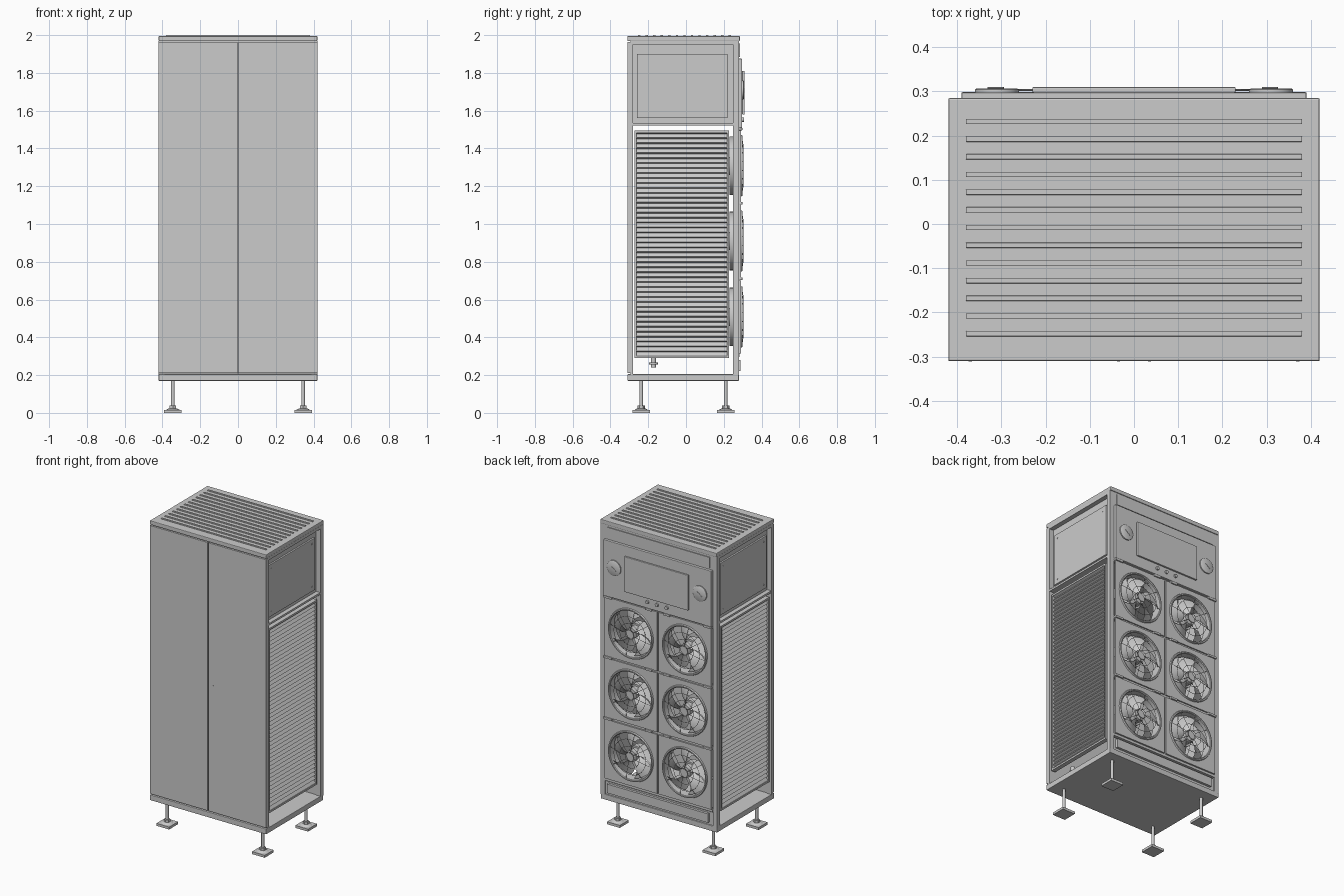
import bpy, bmesh, math
from mathutils import Matrix, Vector

if "Cube" in bpy.data.objects:
    bpy.data.objects.remove(bpy.data.objects["Cube"])

def finish(name, bm, loc=(0, 0, 0), smooth=False):
    bmesh.ops.recalc_face_normals(bm, faces=bm.faces)
    me = bpy.data.meshes.new(name)
    bm.to_mesh(me)
    bm.free()
    return place(name, me, loc, smooth)

def place(name, me, loc=(0, 0, 0), smooth=False):
    ob = bpy.data.objects.new(name, me)
    bpy.context.collection.objects.link(ob)
    ob.location = loc
    if smooth:
        bpy.ops.object.select_all(action='DESELECT')
        ob.select_set(True)
        bpy.context.view_layer.objects.active = ob
        bpy.ops.object.shade_smooth_by_angle(angle=math.radians(35))
    return ob

def add_box(bm, x0, x1, y0, y1, z0, z1):
    m = Matrix.Translation(((x0 + x1) / 2, (y0 + y1) / 2, (z0 + z1) / 2)) @ \
        Matrix.Diagonal((abs(x1 - x0), abs(y1 - y0), abs(z1 - z0), 1))
    bmesh.ops.create_cube(bm, size=1, matrix=m)

def add_rod(bm, a, b, r, r2=None, n=16):
    a, b = Vector(a), Vector(b)
    rot = Vector((0, 0, 1)).rotation_difference(b - a).to_matrix().to_4x4()
    bmesh.ops.create_cone(bm, cap_ends=True, segments=n, radius1=r, radius2=r if r2 is None else r2,
                          depth=(b - a).length, matrix=Matrix.Translation((a + b) / 2) @ rot)

def boxes(name, *dims, bevel=0):
    bm = bmesh.new()
    for d in dims:
        add_box(bm, *d)
    ob = finish(name, bm)
    if bevel:
        mod = ob.modifiers.new("bevel", 'BEVEL')
        mod.width, mod.segments = bevel, 2
    return ob

def both(x0, x1, *rest):
    """A box and its mirror across x = 0."""
    return [(x0, x1, *rest), (-x1, -x0, *rest)]

# Cabinet shell: base tray, roof, corner posts, shelf
boxes("base_tray", (-.42, .42, -.31, .28, .17, .205), bevel=.003)
boxes("roof", (-.42, .42, -.31, .285, 1.968, 1.995), bevel=.004)
boxes("roof_slats", *[(-.38, .38, y - .006, y + .006, 1.985, 2.0)
                      for y in [-.248 + .04 * i for i in range(13)]], bevel=.0015)
boxes("corner_posts", *both(.39, .42, -.295, -.28, .2, 1.97), *both(.39, .42, .25, .28, .2, 1.97))
boxes("top_side_rails", *both(.39, .42, -.28, .25, 1.95, 1.97))
boxes("middle_shelf", (-.419, .419, -.29, .25, 1.522, 1.535))

# Front doors with small fasteners
boxes("front_doors", *both(.003, .42, -.31, -.293, .212, 1.963), bevel=.0015)
boxes("door_backing", (-.39, .39, -.293, -.285, .2, 1.97))
bm = bmesh.new()
for x in (-.37, -.035, .035, .37):
    add_rod(bm, (x, -.30, 1.04), (x, -.3108, 1.04), .004, n=10)
finish("door_fasteners", bm)

# Upper side panels
boxes("upper_side_backing", *both(.38, .39, -.285, .255, 1.53, 1.96))
boxes("upper_side_panels", *both(.39, .402, -.26, .22, 1.56, 1.90), bevel=.002)
bm = bmesh.new()
for s in (-1, 1):
    for y in (-.23, .19):
        for z in (1.59, 1.87):
            add_rod(bm, (s * .40, y, z), (s * .404, y, z), .005, n=10)
finish("side_panel_screws", bm)

# Louvred side panels: one saw-tooth profile run along y
z0, z1, count = .302, 1.483, 45
pitch = (z1 - z0) / count
profile = []
for i in range(count):
    profile += [(.408, z0 + i * pitch), (.393, z0 + (i + .75) * pitch)]
profile += [(.408, z1), (.386, z1), (.386, z0)]
for side, s in (("right", 1), ("left", -1)):
    bm = bmesh.new()
    f = bm.faces.new([bm.verts.new((s * x, -.262, z)) for x, z in profile])
    ext = bmesh.ops.extrude_face_region(bm, geom=[f])
    bmesh.ops.translate(bm, vec=(0, .48, 0), verts=[v for v in ext["geom"] if isinstance(v, bmesh.types.BMVert)])
    finish(side + "_louvre", bm)
boxes("louvre_frames", *both(.384, .412, -.272, -.262, .29, 1.495), *both(.384, .412, .218, .228, .29, 1.495),
      *both(.384, .412, -.272, .228, .29, .302), *both(.384, .412, -.272, .228, 1.483, 1.495))

# Drain valves under the louvres
bm = bmesh.new()
for s in (-1, 1):
    add_rod(bm, (s * .33, -.172, .24), (s * .33, -.172, .30), .013)
    add_rod(bm, (s * .33, -.172, .255), (s * .33, -.172, .268), .024)
add_rod(bm, (-.33, -.172, .262), (.33, -.172, .262), .008)
finish("drain_valves", bm, smooth=True)

# Rear structure
boxes("rear_top_strip", (-.39, .39, .255, .28, 1.87, 1.968), (-.37, .37, .28, .285, 1.885, 1.955))
boxes("rear_lower_panel", (-.39, .39, .255, .272, .2, .29), (-.36, .37, .272, .288, .222, .28))
boxes("control_panel", (-.39, .39, .255, .297, 1.51, 1.875), bevel=.003)
boxes("screen", (-.23, .23, .297, .31, 1.58, 1.81), bevel=.003)
boxes("rear_rails", *[(-.39, .39, .25, .282, z - .008, z + .008) for z in (.305, .71, 1.11, 1.505)],
      (-.008, .008, .25, .282, .305, 1.505))
boxes("rear_brackets", *[b for z in (.71, 1.11, 1.503) for r in ((.33, .39), (.04, .09))
                         for b in both(*r, .28, .298, z - .007, z + .007)], bevel=.002)

# Gauges and buttons
bm = bmesh.new()
for x in (-.31, .31):
    add_rod(bm, (x, .29, 1.71), (x, .304, 1.71), .05, n=40)
    add_rod(bm, (x, .304, 1.71), (x, .307, 1.71), .05, .045, n=40)
    add_rod(bm, (x - .02, .308, 1.695), (x + .015, .308, 1.722), .0018, n=8)
finish("gauges", bm, smooth=True)
bm = bmesh.new()
for x in (-.07, 0, .07):
    add_rod(bm, (x, .29, 1.552), (x, .307, 1.552), .011, n=20)
finish("buttons", bm, smooth=True)

# Fan meshes, centred on the fan axis (y stays absolute)
N = 48
def circle(r, y):
    return [(r * math.cos(2 * math.pi * i / N), y, r * math.sin(2 * math.pi * i / N)) for i in range(N)]

def square(hx, hz, y):
    out = []
    for x, _, z in circle(1, 0):
        m = max(abs(x), abs(z))
        out.append((x / m * hx, y, z / m * hz))
    return out

def loft(rings):
    bm = bmesh.new()
    vs = [[bm.verts.new(p) for p in ring] for ring in rings]
    for a, b in zip(vs, vs[1:] + vs[:1]):
        for i in range(N):
            j = (i + 1) % N
            bm.faces.new((a[i], a[j], b[j], b[i]))
    return bm

def shroud():
    return loft([circle(.155, .23), circle(.149, .23), circle(.149, .294), circle(.153, .298),
                 circle(.160, .298), circle(.163, .290), square(.19, .193, .290),
                 square(.19, .193, .278), circle(.155, .278)])

def rotor():
    bm = bmesh.new()
    add_rod(bm, (0, .238, 0), (0, .288, 0), .036, n=24)
    add_rod(bm, (0, .19, 0), (0, .238, 0), .048, n=24)
    R, C = 5, 5
    for k in range(5):
        grid = []
        for i in range(R + 1):
            t = i / R
            r = .03 + .114 * t
            row = []
            for j in range(C + 1):
                u = j / C
                a = k * math.tau / 5 + .35 * t * t + (u - .5) * (.75 + .15 * t)
                row.append(bm.verts.new((r * math.cos(a), .245 + .04 * u, r * math.sin(a))))
            grid.append(row)
        for i in range(R):
            for j in range(C):
                bm.faces.new((grid[i][j], grid[i + 1][j], grid[i + 1][j + 1], grid[i][j + 1]))
    return bm

def guard():
    bm = bmesh.new()
    path = [(.03, .304), (.07, .304), (.115, .302), (.154, .296)]
    for r, y in path[:3]:
        pts = circle(r, y)[::2]
        for a, b in zip(pts, pts[1:] + pts[:1]):
            add_rod(bm, a, b, .0014, n=5)
    for k in range(8):
        c, s = math.cos(k * math.tau / 8 + .2), math.sin(k * math.tau / 8 + .2)
        for (r, y), (q, w) in zip(path, path[1:]):
            add_rod(bm, (r * c, y, r * s), (q * c, w, q * s), .0014, n=5)
    return bm

# Six fans share the three meshes
for part, make in (("shroud", shroud), ("rotor", rotor), ("guard", guard)):
    me = None
    for z in (.508, .91, 1.308):
        for x in (-.195, .195):
            if me is None:
                me = finish("fan_" + part, make(), (x, 0, z), smooth=True).data
            else:
                place("fan_" + part, me, (x, 0, z))

# Levelling feet
bm = bmesh.new()
for x in (-.345, .345):
    for y in (-.237, .21):
        add_box(bm, x - .046, x + .046, y - .046, y + .046, 0, .016)
        add_rod(bm, (x, y, .016), (x, y, .024), .035, .022, n=24)
        add_rod(bm, (x, y, .024), (x, y, .04), .019, n=6)
        add_rod(bm, (x, y, .03), (x, y, .18), .0095)
finish("levelling_feet", bm, smooth=True)
